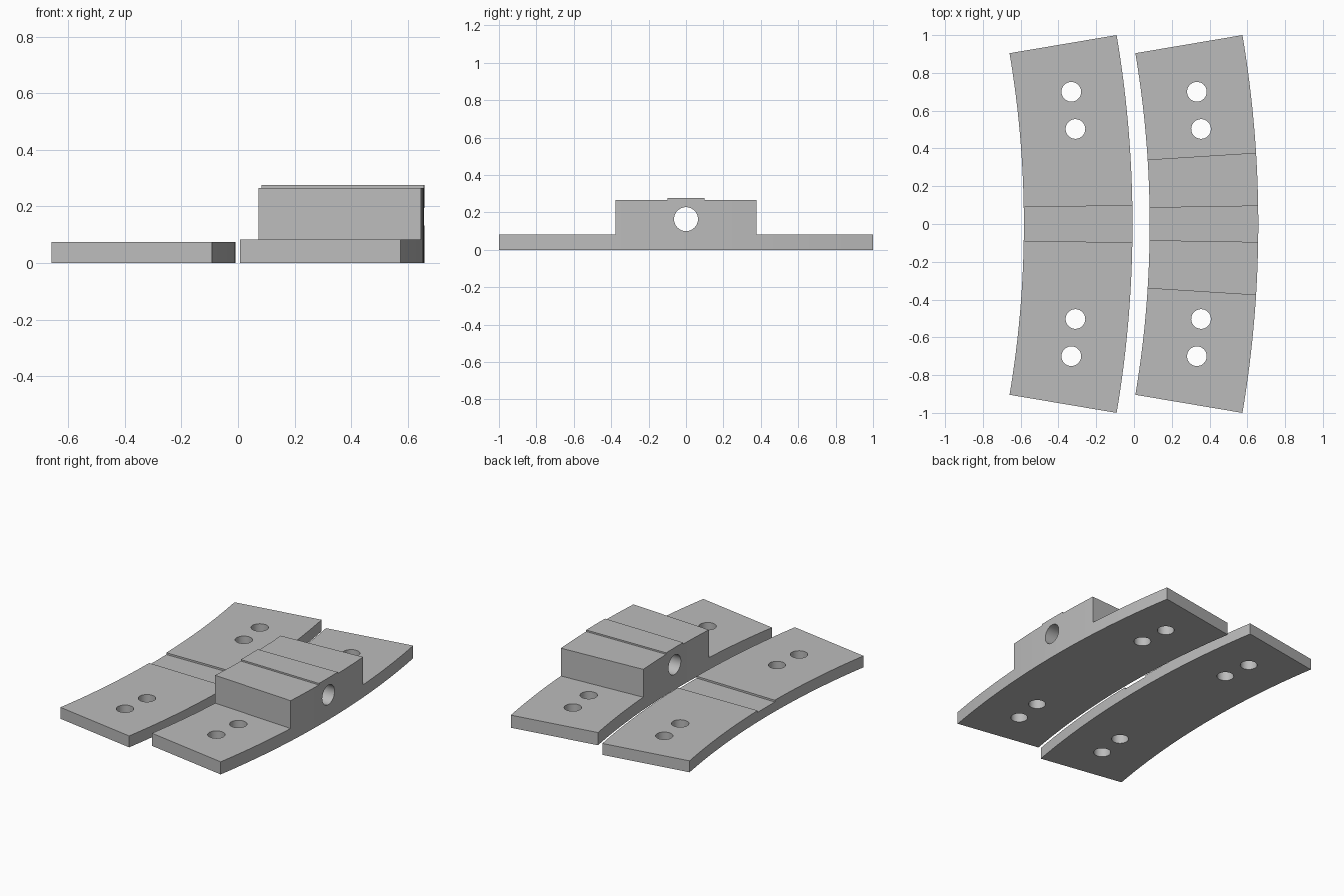
import bpy
import bmesh
from math import sin, cos, asin, radians, pi
from mathutils import Matrix, Vector

if "Cube" in bpy.data.objects:
    bpy.data.objects.remove(bpy.data.objects["Cube"], do_unlink=True)

# Shared arc dimensions
R_OUT, R_IN = 6.0, 5.425
END = asin(1 / R_OUT)
BLOCK = 0.377 / R_OUT
RIDGE = 0.098 / R_OUT

grey = bpy.data.materials.new("plain grey")
grey.use_nodes = True
colour = (0.5, 0.5, 0.5, 1)
grey.diffuse_color = colour
grey.node_tree.nodes["Principled BSDF"].inputs["Base Color"].default_value = colour


def finish(name, bm):
    bmesh.ops.recalc_face_normals(bm, faces=bm.faces)
    mesh = bpy.data.meshes.new(name)
    bm.to_mesh(mesh)
    bm.free()
    mesh.materials.append(grey)
    ob = bpy.data.objects.new(name, mesh)
    bpy.context.collection.objects.link(ob)
    return ob


def sector(name, cx, a0, a1, z0, z1, margin=0.0, steps=40):
    """Curved slab between two angles, extruded upward."""
    bm = bmesh.new()
    angles = [a0 + (a1 - a0) * i / steps for i in range(steps + 1)]
    outline = [(R_OUT + margin, a) for a in angles]
    outline += [(R_IN - margin, a) for a in reversed(angles)]
    base = bm.faces.new([bm.verts.new((cx + r * cos(a), r * sin(a), z0)) for r, a in outline])
    top = bmesh.ops.extrude_face_region(bm, geom=[base])["geom"]
    bmesh.ops.translate(bm, vec=(0, 0, z1 - z0),
                        verts=[v for v in top if isinstance(v, bmesh.types.BMVert)])
    return finish(name, bm)


def cylinder(name, centre, radius, depth, axis="Z"):
    bm = bmesh.new()
    turn = Matrix.Rotation(pi / 2, 4, "Y") if axis == "X" else Matrix()
    bmesh.ops.create_cone(bm, cap_ends=True, segments=48, radius1=radius, radius2=radius,
                          depth=depth, matrix=Matrix.Translation(Vector(centre)) @ turn)
    return finish(name, bm)


def cut(ob, cutter):
    mod = ob.modifiers.new("cut", "BOOLEAN")
    mod.operation = "DIFFERENCE"
    mod.solver = "EXACT"
    mod.object = cutter
    bpy.context.view_layer.objects.active = ob
    bpy.ops.object.modifier_apply(modifier=mod.name)
    bpy.data.objects.remove(cutter, do_unlink=True)


def drill_bolt_holes(ob, shift):
    for side in (-1, 1):
        for x, y in ((0.333, 0.7), (0.355, 0.503)):
            cut(ob, cylinder("bolt_hole", (x + shift, side * y, 0), 0.052, 1))


# Flat plate with a shallow groove across its middle
flat_x = -0.008 - R_OUT
grooved_plate = sector("grooved_plate", flat_x, -END, END, 0, 0.075)
cut(grooved_plate, sector("groove", flat_x, -RIDGE, RIDGE, 0.063, 0.5, 0.1, 8))
drill_bolt_holes(grooved_plate, -0.665)

# Plate with a raised block, topped by a low ridge
block_x = 0.658 - R_OUT
block_plate = sector("block_plate", block_x, -END, END, 0, 0.276)
for side in (-1, 1):
    cut(block_plate, sector("ledge", block_x, side * BLOCK, side * 0.3, 0.083, 0.5, 0.1, 8))
    cut(block_plate, sector("step", block_x, side * RIDGE, side * 0.3, 0.266, 0.5, 0.1, 8))
drill_bolt_holes(block_plate, 0)
cut(block_plate, cylinder("cross_hole", (0.4, 0, 0.164), 0.064, 1.5, "X"))

# Smooth the curved walls, keep the edges crisp
bpy.ops.object.select_all(action="DESELECT")
for ob in (grooved_plate, block_plate):
    ob.select_set(True)
    bpy.context.view_layer.objects.active = ob
bpy.ops.object.shade_smooth_by_angle(angle=radians(30))
